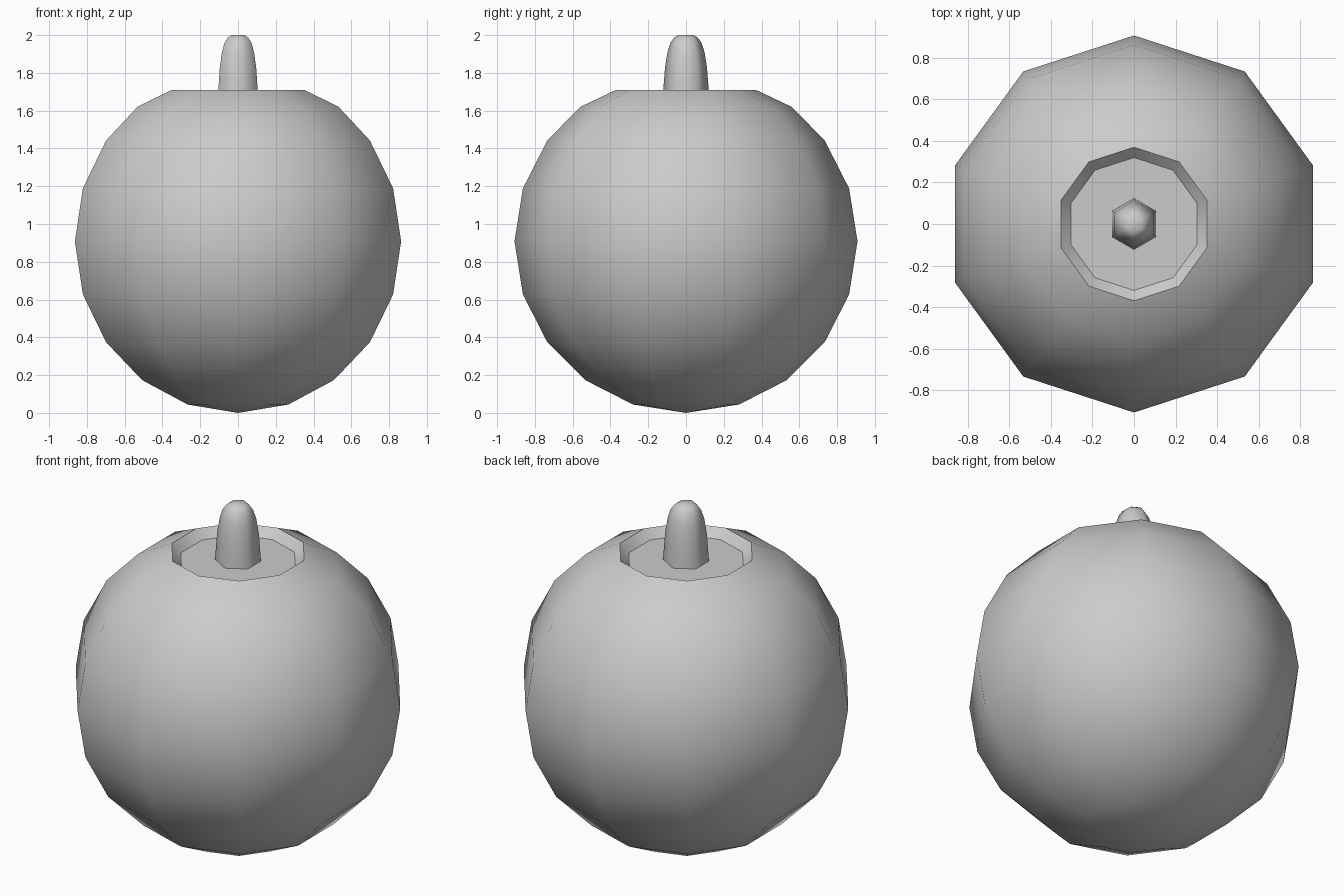
import bpy, bmesh, math

if "Cube" in bpy.data.objects:
    bpy.data.objects.remove(bpy.data.objects["Cube"])


def lathe(name, profile, sides, smooth_angle):
    """Spin (radius, z) points into a faceted solid; radius 0 makes a pole."""
    bm = bmesh.new()
    rings = []
    for r, z in profile:
        if r == 0:
            rings.append([bm.verts.new((0, 0, z))] * sides)
        else:
            rings.append([bm.verts.new((
                r * math.cos(math.pi / 2 + 2 * math.pi * i / sides),
                r * math.sin(math.pi / 2 + 2 * math.pi * i / sides), z))
                for i in range(sides)])
    for a, b in zip(rings, rings[1:]):
        for i in range(sides):
            j = (i + 1) % sides
            quad = [a[i], a[j], b[j], b[i]]
            bm.faces.new(list(dict.fromkeys(quad)))
    # cap open ends
    if profile[0][0]:
        bm.faces.new(rings[0][::-1])
    if profile[-1][0]:
        bm.faces.new(rings[-1])
    bmesh.ops.recalc_face_normals(bm, faces=bm.faces)
    mesh = bpy.data.meshes.new(name)
    bm.to_mesh(mesh)
    bm.free()
    obj = bpy.data.objects.new(name, mesh)
    bpy.context.collection.objects.link(obj)
    bpy.ops.object.select_all(action='DESELECT')
    obj.select_set(True)
    bpy.context.view_layer.objects.active = obj
    bpy.ops.object.shade_smooth_by_angle(angle=math.radians(smooth_angle))
    return obj


# Round body: ten-sided sphere, flattened on top with a shallow recess
R = 0.908
body = [(0, 0)]
body += [(R * math.sin(math.radians(18 * k)),
          R - R * math.cos(math.radians(18 * k))) for k in range(1, 8)]
body += [(0.56, 1.62), (0.37, 1.71), (0.32, 1.66)]
lathe("body", body, 10, 40)

# Tapered six-sided stem standing on the recess floor
stem = [(0.123, 1.66), (0.118, 1.74), (0.111, 1.83), (0.098, 1.91),
        (0.082, 1.96), (0.062, 1.987), (0.04, 2.0)]
lathe("stem", stem, 6, 65)
